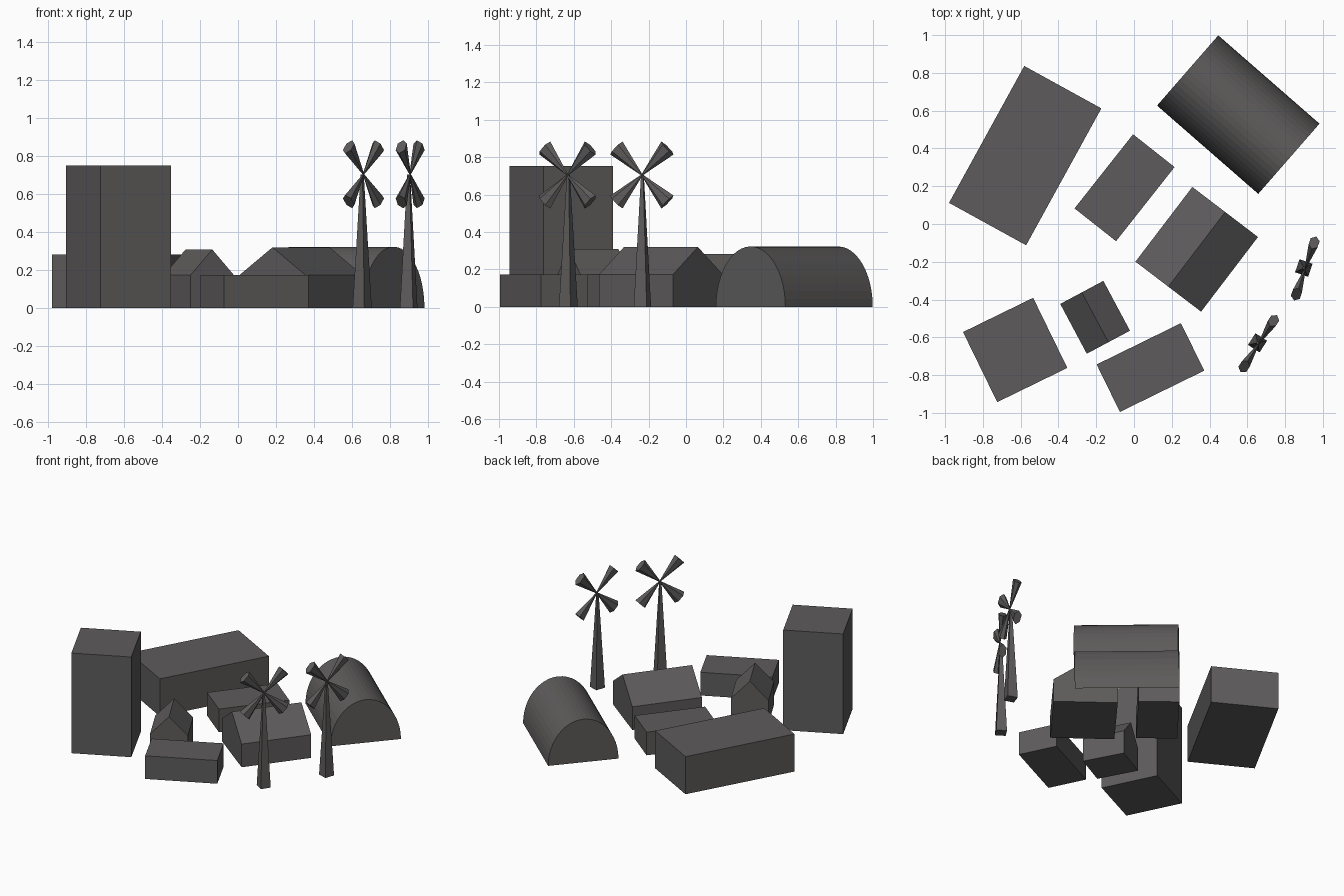
import bpy, bmesh, math
from mathutils import Matrix, Vector

if "Cube" in bpy.data.objects:
    bpy.data.objects.remove(bpy.data.objects["Cube"])

# dark grey finish shared by every part
dark = bpy.data.materials.new("dark_grey")
dark.diffuse_color = (0.11, 0.105, 0.104, 1)
dark.use_nodes = True
dark.node_tree.nodes["Principled BSDF"].inputs["Base Color"].default_value = dark.diffuse_color


def make(name, verts, faces, matrix):
    me = bpy.data.meshes.new(name)
    me.from_pydata([matrix @ Vector(v) for v in verts], [], faces)
    me.materials.append(dark)
    bm = bmesh.new()
    bm.from_mesh(me)
    bmesh.ops.recalc_face_normals(bm, faces=bm.faces[:])
    bm.to_mesh(me)
    bm.free()
    ob = bpy.data.objects.new(name, me)
    bpy.context.collection.objects.link(ob)
    return ob


def loft(name, a, b, matrix, open_last=False):
    # solid between two matching outlines; the closing side can be left open
    n = len(a)
    sides = n - 1 if open_last else n
    faces = [(i, (i + 1) % n, n + (i + 1) % n, n + i) for i in range(sides)]
    faces += [tuple(range(n)), tuple(range(n, 2 * n))]
    return make(name, a + b, faces, matrix)


def building(name, x, y, length, angle, profile, open_last=False):
    # (width, height) profile extruded along the local x axis
    m = Matrix.Translation((x, y, 0)) @ Matrix.Rotation(math.radians(angle), 4, 'Z')
    a = [(-length / 2, p, z) for p, z in profile]
    b = [(length / 2, p, z) for p, z in profile]
    return loft(name, a, b, m, open_last)


def flat(w, h):
    return [(-w / 2, 0), (w / 2, 0), (w / 2, h), (-w / 2, h)]


def gable(w, eave, ridge):
    return [(-w / 2, 0), (w / 2, 0), (w / 2, eave), (0, ridge), (-w / 2, eave)]


def arch(w, h, n=24):
    return [(w / 2 * math.cos(math.pi * i / n), h * math.sin(math.pi * i / n)) for i in range(n + 1)]


def rect(w, d, z):
    return [(-w / 2, -d / 2, z), (w / 2, -d / 2, z), (w / 2, d / 2, z), (-w / 2, d / 2, z)]


def hexagon(w, d, z):
    return [(w / 2, 0, z), (w / 4, d / 2, z), (-w / 4, d / 2, z),
            (-w / 2, 0, z), (-w / 4, -d / 2, z), (w / 4, -d / 2, z)]


# flat-roofed blocks
building("large_hall", -0.576, 0.362, 0.827, 61.2, flat(0.466, 0.282))
building("middle_shed", -0.05, 0.192, 0.5, 51.7, flat(0.28, 0.174))
building("front_shed", 0.087, -0.76, 0.497, 26.1, flat(0.28, 0.174))
building("tower_block", -0.629, -0.667, 0.413, 26, flat(0.413, 0.752))

# pitched-roof houses and open-bottomed arched barn
building("large_house", 0.332, -0.134, 0.497, 52.7, gable(0.437, 0.174, 0.32))
building("small_house", -0.206, -0.494, 0.299, -61.9, gable(0.259, 0.174, 0.309))
building("arched_barn", 0.552, 0.579, 0.711, -41.1, arch(0.493, 0.323), True)

# wind turbines: tapered mast and four flared blades
for k, (x, y, angle) in enumerate([(0.654, -0.629, 57.3), (0.899, -0.233, 71)], 1):
    base = Matrix.Translation((x, y, 0)) @ Matrix.Rotation(math.radians(angle), 4, 'Z')
    loft(f"mast_{k}", rect(0.073, 0.073, 0), rect(0.012, 0.012, 0.705), base)
    for i in range(4):
        m = (base @ Matrix.Translation((0, -0.008, 0.705))
             @ Matrix.Rotation(math.radians(45 + 90 * i), 4, 'Y'))
        loft(f"blade_{k}_{i + 1}", hexagon(0.008, 0.006, 0), hexagon(0.098, 0.05, 0.204), m)
